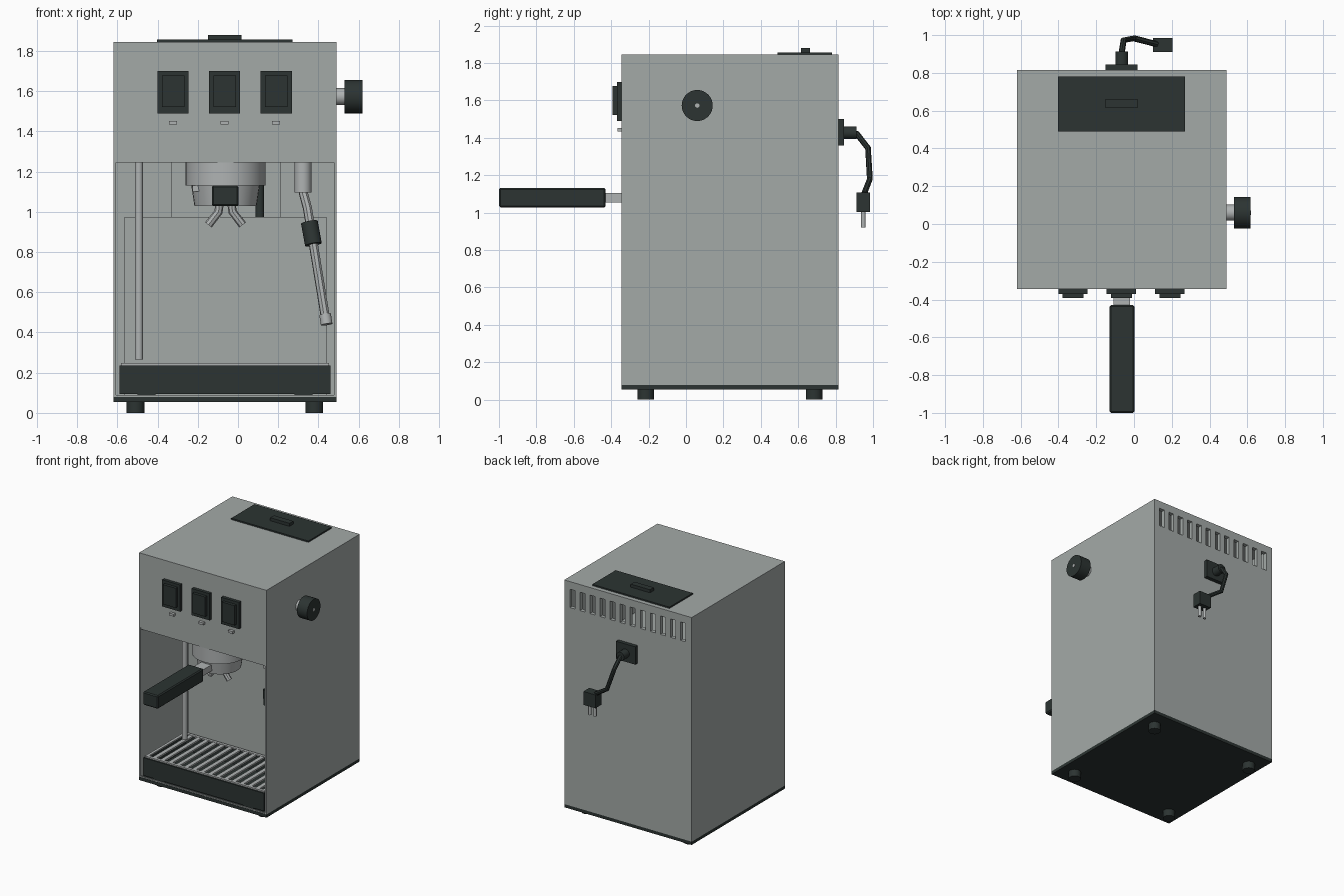
import bpy, bmesh, math
from mathutils import Vector

if "Cube" in bpy.data.objects:
    bpy.data.objects.remove(bpy.data.objects["Cube"])


def material(name, rgb):
    m = bpy.data.materials.new(name)
    m.diffuse_color = (*rgb, 1)
    m.use_nodes = True
    m.node_tree.nodes["Principled BSDF"].inputs["Base Color"].default_value = m.diffuse_color
    return m


GREY = material("steel grey", (0.37, 0.40, 0.39))
METAL = material("light metal", (0.43, 0.45, 0.45))
DARK = material("dark plastic", (0.025, 0.034, 0.032))


def finish(bm, name, mat, smooth=False):
    bmesh.ops.recalc_face_normals(bm, faces=bm.faces)
    me = bpy.data.meshes.new(name)
    bm.to_mesh(me)
    bm.free()
    me.materials.append(mat)
    ob = bpy.data.objects.new(name, me)
    bpy.context.collection.objects.link(ob)
    if smooth:
        bpy.ops.object.select_all(action='DESELECT')
        ob.select_set(True)
        bpy.context.view_layer.objects.active = ob
        bpy.ops.object.shade_smooth_by_angle(angle=math.radians(35))
    return ob


def add_box(bm, x, y, z):
    vs = bmesh.ops.create_cube(bm, size=1)["verts"]
    for v in vs:
        v.co = [a[0] + (c + 0.5) * (a[1] - a[0]) for a, c in zip((x, y, z), v.co)]


def boxes(name, mat, *specs):
    bm = bmesh.new()
    for s in specs:
        add_box(bm, *s)
    return finish(bm, name, mat)


def rod(name, mat, p, q, r1, r2=None, sides=24):
    p, q = Vector(p), Vector(q)
    bm = bmesh.new()
    bmesh.ops.create_cone(bm, cap_ends=True, segments=sides, radius1=r1,
                          radius2=r1 if r2 is None else r2, depth=(q - p).length)
    rot = (q - p).to_track_quat('Z', 'Y')
    for v in bm.verts:
        v.co = rot @ v.co + (p + q) / 2
    return finish(bm, name, mat, True)


def tube(name, mat, points, r):
    """Round tube swept along a short path, turned into a mesh."""
    cu = bpy.data.curves.new(name + "_path", 'CURVE')
    cu.dimensions, cu.bevel_depth, cu.bevel_resolution, cu.use_fill_caps = '3D', r, 2, True
    sp = cu.splines.new('POLY')
    sp.points.add(len(points) - 1)
    for s, p in zip(sp.points, points):
        s.co = (*p, 1)
    tmp = bpy.data.objects.new(name + "_path", cu)
    bpy.context.collection.objects.link(tmp)
    bm = bmesh.new()
    bm.from_mesh(tmp.to_mesh())
    tmp.to_mesh_clear()
    bpy.data.objects.remove(tmp)
    return finish(bm, name, mat, True)


# Outer shell
X0, X1, Y0, Y1, Z0, Z1, T = -0.62, 0.49, -0.345, 0.815, 0.08, 1.845, 0.012
boxes("side_walls", GREY, ((X0, X0 + T), (Y0, Y1), (Z0, Z1)), ((X1 - T, X1), (Y0, Y1), (Z0, Z1)))
boxes("top_panel", GREY, ((X0 + T, X1 - T), (Y0, Y1), (Z1 - T, Z1)))
boxes("front_panel", GREY, ((X0 + T, X1 - T), (Y0, Y0 + T), (1.26, Z1 - T)))
boxes("cavity_ceiling", GREY, ((X0 + T, X1 - T), (Y0 + 0.004, Y1 - T), (1.245, 1.26)))
boxes("base_plate", DARK, ((X0, X1), (Y0, Y1), (0.055, 0.08)))
boxes("front_sill", GREY, ((X0 + T, X1 - T), (Y0 + 0.002, Y0 + 0.012), (0.08, 0.088)))

# Rear wall with a row of twelve vent slots
xs, hw, za, zb = [-0.545 + 0.0877 * i for i in range(12)], 0.022, 1.64, 1.785
edges = [X0 + T] + [e for x in xs for e in (x - hw, x + hw)] + [X1 - T]
back = [((X0 + T, X1 - T), (Y1 - 0.03, Y1), (Z0, za)), ((X0 + T, X1 - T), (Y1 - 0.03, Y1), (zb, Z1 - T))]
back += [((edges[i], edges[i + 1]), (Y1 - 0.03, Y1), (za, zb)) for i in range(0, len(edges), 2)]
boxes("vented_back_wall", GREY, *back)

# Cavity: splash panel, water tank and its hose
boxes("splash_panel", GREY, ((-0.565, 0.44), (0.185, 0.2), (0.08, 0.975)))
boxes("water_tank", GREY, ((-0.33, 0.215), (0.5, 0.775), (0.1, 1.245)))
rod("tank_hose", DARK, (0.108, 0.4, 0.5), (0.108, 0.4, 1.245), 0.022)
rod("support_rod", METAL, (-0.493, 0.04, 0.265), (-0.493, 0.04, 1.245), 0.02)

# Feet
for i, (x, y) in enumerate([(x, y) for x in (-0.51, 0.38) for y in (-0.215, 0.685)]):
    rod(f"foot_{i + 1}", DARK, (x, y, 0), (x, y, 0.056), 0.044)

# Drip tray with slatted grill
tx0, tx1, ty0, ty1 = -0.59, 0.46, -0.335, 0.18
boxes("drip_tray", DARK,
      ((tx0, tx1), (ty0, ty1), (0.095, 0.11)),
      ((tx0, tx1), (ty0, ty0 + 0.015), (0.11, 0.235)), ((tx0, tx1), (ty1 - 0.015, ty1), (0.11, 0.235)),
      ((tx0, tx0 + 0.015), (ty0 + 0.015, ty1 - 0.015), (0.11, 0.235)),
      ((tx1 - 0.015, tx1), (ty0 + 0.015, ty1 - 0.015), (0.11, 0.235)),
      ((-0.5, -0.41), (ty0, ty1), (0.08, 0.095)), ((0.28, 0.37), (ty0, ty1), (0.08, 0.095)))
gx0, gx1, gy0, gy1, gz = -0.583, 0.453, -0.325, 0.173, (0.236, 0.247)
grill = [((gx0, gx1), (gy0, gy0 + 0.022), gz), ((gx0, gx1), (gy1 - 0.022, gy1), gz),
         ((gx0, gx0 + 0.022), (gy0, gy1), gz), ((gx1 - 0.022, gx1), (gy0, gy1), gz)]
n = 15
for i in range(1, n):
    x = gx0 + (gx1 - gx0) * i / n
    grill.append(((x - 0.016, x + 0.016), (gy0 + 0.022, gy1 - 0.022), (0.232, 0.245)))
boxes("drip_grill", METAL, *grill)

# Brew group and filter holder
cx, cy = -0.062, -0.14
rod("group_head", METAL, (cx, cy, 1.13), (cx, cy, 1.246), 0.198, sides=32)
rod("filter_basket", METAL, (cx, cy, 1.03), (cx, cy, 1.13), 0.155, 0.17, sides=32)
boxes("basket_lugs", METAL, ((cx - 0.165, cx - 0.125), (cy - 0.1, cy - 0.02), (1.1, 1.14)),
      ((cx + 0.125, cx + 0.165), (cy - 0.02, cy + 0.1), (1.1, 1.14)))
for side, s in (("left", -1), ("right", 1)):
    tube(f"spout_{side}", METAL, [(cx + s * 0.03, cy, 1.04), (cx + s * 0.035, cy, 1.0),
                                 (cx + s * 0.085, cy, 0.935)], 0.021)
boxes("handle_neck", METAL, ((-0.108, -0.022), (-0.45, -0.25), (1.055, 1.105)))
handle = boxes("filter_handle", DARK, ((-0.13, 0.002), (-1.0, -0.43), (1.028, 1.132)))
bev = handle.modifiers.new("soft_edges", 'BEVEL')
bev.width, bev.segments = 0.008, 1

# Steam wand
rod("wand_sleeve", METAL, (0.323, -0.08, 1.095), (0.323, -0.08, 1.246), 0.042)
tube("wand_pipe", METAL, [(0.323, -0.08, 1.12), (0.326, -0.085, 1.09), (0.345, -0.11, 1.02),
                          (0.365, -0.135, 0.9), (0.437, -0.2, 0.46)], 0.023)
rod("wand_grip", DARK, (0.375, -0.145, 0.838), (0.355, -0.125, 0.948), 0.042)
rod("wand_tip", METAL, (0.441, -0.203, 0.44), (0.433, -0.195, 0.49), 0.029)

# Rocker switches and indicator lamps
for i, x in enumerate((-0.323, -0.067, 0.19)):
    boxes(f"switch_frame_{i + 1}", DARK, ((x - 0.078, x + 0.078), (-0.37, Y0), (1.49, 1.70)))
    boxes(f"switch_rocker_{i + 1}", DARK, ((x - 0.056, x + 0.056), (-0.393, -0.37), (1.522, 1.677)))
    boxes(f"indicator_{i + 1}", METAL, ((x - 0.02, x + 0.02), (-0.367, Y0), (1.435, 1.453)))

# Steam knob on the right side
rod("knob_shaft", METAL, (X1, 0.06, 1.573), (0.535, 0.06, 1.573), 0.042)
rod("steam_knob", DARK, (0.53, 0.06, 1.573), (0.618, 0.06, 1.573), 0.083, sides=32)
rod("knob_pin", METAL, (0.6, 0.06, 1.573), (0.62, 0.06, 1.573), 0.012)

# Tank lid
boxes("tank_lid", DARK, ((-0.402, 0.27), (0.49, 0.78), (Z1, 1.856)))
boxes("lid_grip", DARK, ((-0.15, 0.018), (0.615, 0.662), (1.856, 1.88)))

# Power cord and plug
boxes("cord_plate", DARK, ((-0.15, 0.018), (Y1, 0.845), (1.36, 1.5)))
rod("cord_socket", DARK, (-0.065, 0.845, 1.427), (-0.065, 0.912, 1.427), 0.034)
tube("power_cord", DARK, [(-0.065, 0.89, 1.43), (-0.064, 0.915, 1.42), (-0.055, 0.973, 1.345),
                          (0.0, 0.983, 1.18), (0.12, 0.952, 1.1)], 0.016)
boxes("plug_body", DARK, ((0.1, 0.204), (0.911, 0.985), (1.003, 1.108)))
for i, x in enumerate((0.128, 0.174)):
    rod(f"plug_prong_{i + 1}", METAL, (x, 0.948, 0.92), (x, 0.948, 1.01), 0.012, sides=12)
